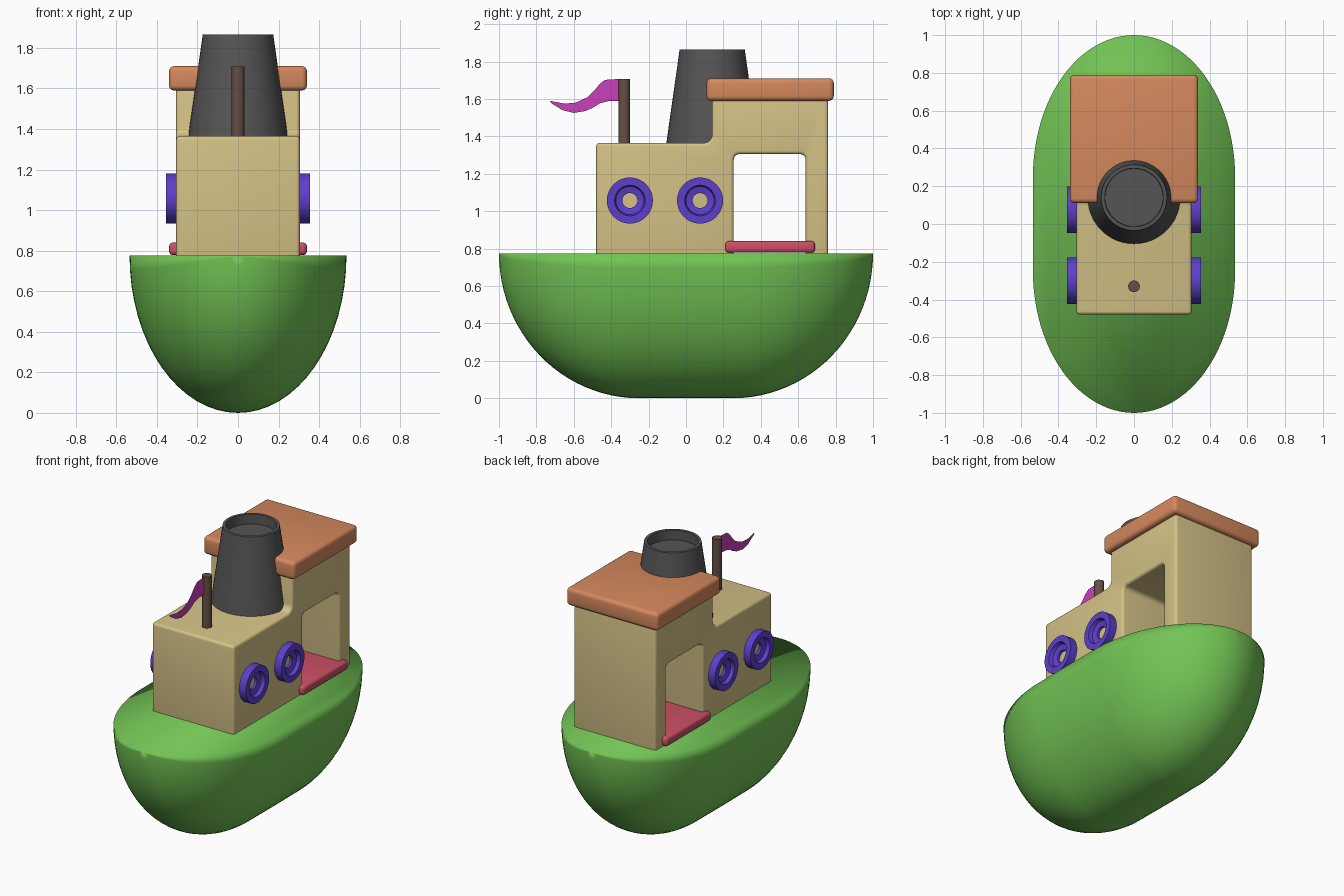
import bpy, bmesh, math
from mathutils import Matrix, Vector

if "Cube" in bpy.data.objects:
    bpy.data.objects.remove(bpy.data.objects["Cube"])


def finish(bm, name, color=None, sharp=40):
    bmesh.ops.recalc_face_normals(bm, faces=bm.faces)
    me = bpy.data.meshes.new(name)
    bm.to_mesh(me)
    bm.free()
    for p in me.polygons:
        p.use_smooth = True
    if sharp:
        me.set_sharp_from_angle(angle=math.radians(sharp))
    ob = bpy.data.objects.new(name, me)
    bpy.context.collection.objects.link(ob)
    if color:
        mat = bpy.data.materials.get(str(color)) or bpy.data.materials.new(str(color))
        mat.diffuse_color = (*color, 1)
        mat.use_nodes = True
        mat.node_tree.nodes["Principled BSDF"].inputs["Base Color"].default_value = mat.diffuse_color
        me.materials.append(mat)
    return ob


def bevel_sharp(bm, width):
    bmesh.ops.recalc_face_normals(bm, faces=bm.faces)
    edges = [e for e in bm.edges if e.is_manifold and e.calc_face_angle() > 0.6]
    bmesh.ops.bevel(bm, geom=edges, offset=width, segments=4, profile=0.5, affect='EDGES')


def rounded_box(name, lo, hi, width, color):
    bm = bmesh.new()
    lo, hi = Vector(lo), Vector(hi)
    bmesh.ops.create_cube(bm, size=1, matrix=Matrix.Translation((lo + hi) / 2)
                          @ Matrix.Diagonal((*(hi - lo), 1)))
    bevel_sharp(bm, width)
    return finish(bm, name, color)


def lathe(name, profile, matrix, color=None, steps=48):
    # Revolves a closed (radius, height) profile about z
    bm = bmesh.new()
    vs = [bm.verts.new((r, 0, z)) for r, z in profile]
    edges = [bm.edges.new((a, b)) for a, b in zip(vs, vs[1:])]
    bmesh.ops.spin(bm, geom=vs + edges, cent=(0, 0, 0), axis=(0, 0, 1),
                   angle=math.tau, steps=steps)
    bmesh.ops.remove_doubles(bm, verts=bm.verts, dist=1e-4)
    bm.transform(matrix)
    return finish(bm, name, color)


def fillet(p, d1, d2, r, n=5):
    # Rounded right-angle corner at p, running from direction d1 to d2
    p, d1, d2 = Vector(p), Vector(d1), Vector(d2)
    c = p + r * (d1 + d2)
    angles = [math.pi / 2 * i / n for i in range(n + 1)]
    return [c - r * (d2 * math.cos(t) + d1 * math.sin(t)) for t in angles]


GREEN, BEIGE, ORANGE = (0.17, 0.55, 0.09), (0.66, 0.54, 0.24), (0.66, 0.25, 0.11)
PURPLE, RED, BROWN = (0.11, 0.05, 0.6), (0.6, 0.08, 0.13), (0.13, 0.08, 0.06)
PINK, DARK = (0.6, 0.05, 0.5), (0.09, 0.09, 0.09)

# Hull: lower half of an ellipsoid, stretched in the middle
bm = bmesh.new()
bmesh.ops.create_uvsphere(bm, u_segments=64, v_segments=48, radius=1,
                          matrix=Matrix.Rotation(math.pi / 2, 4, 'X'))
bmesh.ops.bisect_plane(bm, geom=bm.verts[:] + bm.edges[:] + bm.faces[:], dist=1e-4,
                       plane_co=(0, 0, 0), plane_no=(0, 0, 1), clear_outer=True)
bmesh.ops.holes_fill(bm, edges=[e for e in bm.edges if e.is_boundary], sides=0)
for v in bm.verts:
    shift = 0.25 if v.co.y > 1e-3 else -0.25 if v.co.y < -1e-3 else 0
    v.co = (v.co.x * 0.535, v.co.y * 0.75 + shift, 0.775 + v.co.z * 0.775)
finish(bm, "hull", GREEN, sharp=None)

# Cabin: stepped side profile with a doorway, extruded across the boat
L, R, U, D = (-1, 0), (1, 0), (0, 1), (0, -1)
outline = [(-0.48, 0.74), (-0.48, 1.365)]
outline += fillet((0.14, 1.365), L, U, 0.045)
outline += [(0.14, 1.62), (0.76, 1.62), (0.76, 0.74), (0.64, 0.74)]
outline += fillet((0.64, 1.305), D, L, 0.03)
outline += fillet((0.255, 1.305), R, D, 0.03)
outline += [(0.255, 0.74)]
bm = bmesh.new()
face = bm.faces.new([bm.verts.new((-0.305, y, z)) for y, z in outline])
ext = bmesh.ops.extrude_face_region(bm, geom=[face], use_keep_orig=True)
bmesh.ops.translate(bm, vec=(0.61, 0, 0),
                    verts=[g for g in ext["geom"] if isinstance(g, bmesh.types.BMVert)])
bevel_sharp(bm, 0.018)
finish(bm, "cabin", BEIGE)

# Roof and door sill
rounded_box("roof", (-0.34, 0.11, 1.59), (0.34, 0.79, 1.71), 0.025, ORANGE)
rounded_box("door_sill", (-0.34, 0.21, 0.778), (0.34, 0.69, 0.84), 0.02, RED)

# Funnel with a recessed top
lathe("funnel", [(0, 1.35), (0.247, 1.35), (0.174, 1.865), (0.155, 1.865), (0.153, 1.80), (0, 1.80)],
      Matrix.Translation((0, 0.14, 0)), DARK)

# Portholes on both sides
ring = [(0.04, 0.295), (0.123, 0.295), (0.123, 0.355), (0.082, 0.355),
        (0.075, 0.33), (0.04, 0.322), (0.04, 0.295)]
for side, label in ((1, "right"), (-1, "left")):
    for y, pos in ((-0.30, "front"), (0.075, "rear")):
        lathe(f"porthole_{label}_{pos}", ring, Matrix.Translation((0, y, 1.057))
              @ Matrix.Rotation(side * math.pi / 2, 4, 'Y'), PURPLE)

# Flag pole and thin waving pennant
lathe("flag_pole", [(0, 1.35), (0.031, 1.35), (0.031, 1.708), (0, 1.708)],
      Matrix.Translation((0, -0.33, 0)), BROWN, 24)
top = [(-0.345, 1.708), (-0.433, 1.702), (-0.462, 1.68), (-0.49, 1.645), (-0.525, 1.61),
       (-0.59, 1.58), (-0.65, 1.575), (-0.727, 1.59)]
low = [(-0.345, 1.59), (-0.415, 1.588), (-0.46, 1.577), (-0.50, 1.552), (-0.54, 1.535),
       (-0.60, 1.525), (-0.66, 1.54), (-0.72, 1.577)]
bm = bmesh.new()
rows = [[bm.verts.new((0, y, z)) for y, z in row] for row in (top, low)]
for i in range(len(top) - 1):
    bm.faces.new((rows[0][i], rows[0][i + 1], rows[1][i + 1], rows[1][i]))
finish(bm, "flag", PINK)
